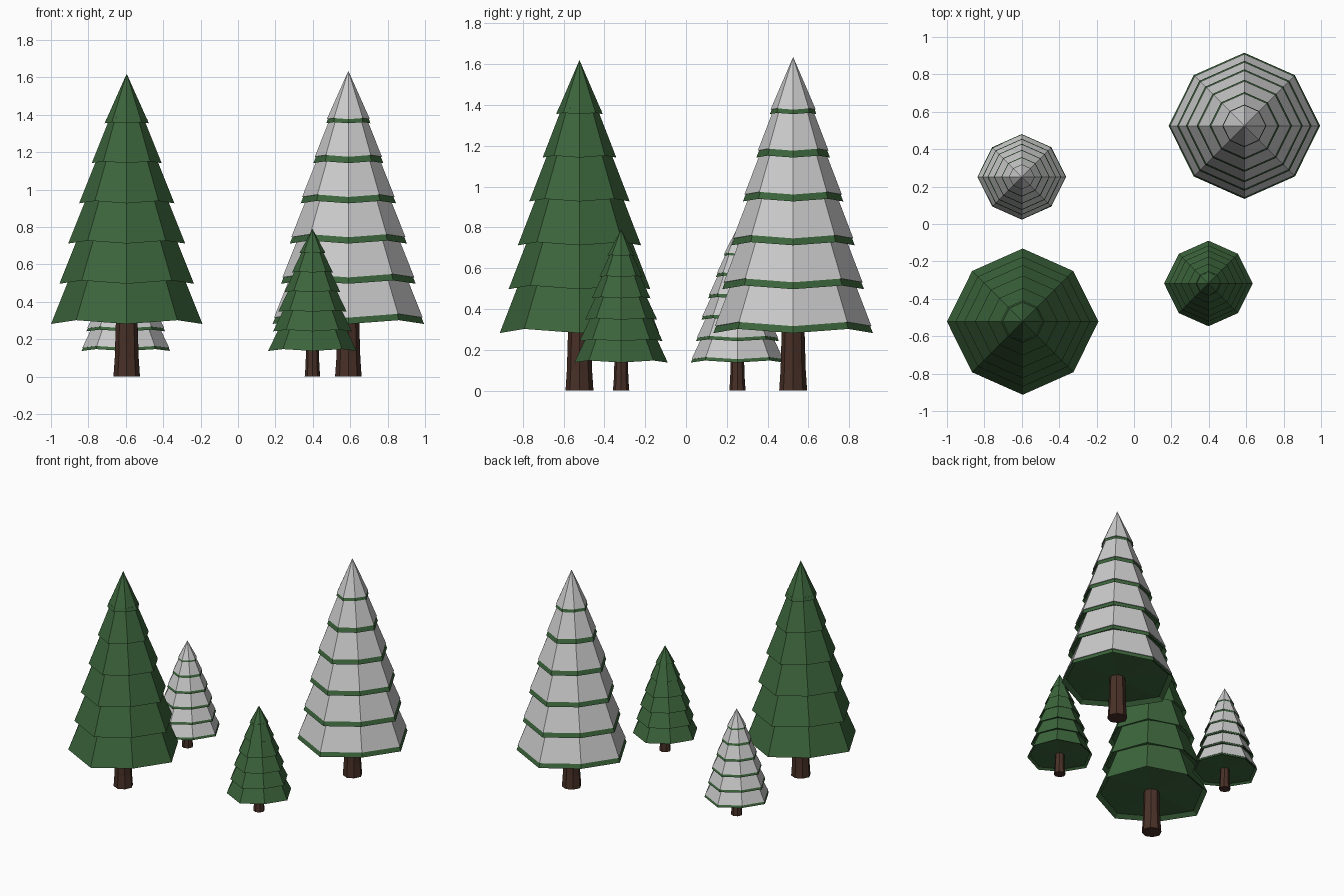
import bpy, bmesh, math

if "Cube" in bpy.data.objects:
    bpy.data.objects.remove(bpy.data.objects["Cube"])

SIDES = 8
TIERS = [(0.282, 0.405), (0.497, 0.36), (0.712, 0.313),
         (0.927, 0.255), (1.142, 0.187), (1.355, 0.118)]   # rim height, rim radius
APEX = 1.62


def material(name, rgb):
    m = bpy.data.materials.new(name)
    m.diffuse_color = (*rgb, 1)
    m.use_nodes = True
    m.node_tree.nodes["Principled BSDF"].inputs["Base Color"].default_value = m.diffuse_color
    return m


green = material("needles", (0.045, 0.13, 0.045))
brown = material("bark", (0.065, 0.03, 0.02))


def ring(bm, r, z, lift=0.0):
    """Octagon with drooping, slightly longer corners on the axes."""
    verts = []
    for i in range(SIDES):
        a = math.tau * i / SIDES
        k = 0.945 if i % 2 else (0.965 if i % 4 else 1.0)
        verts.append(bm.verts.new((r * k * math.cos(a), r * k * math.sin(a),
                                   z + (lift if i % 2 else 0))))
    return verts


def bridge(bm, a, b):
    for i in range(SIDES):
        j = (i + 1) % SIDES
        bm.faces.new((a[i], a[j], b[j], b[i]))


def cap(bm, a, z):
    tip = bm.verts.new((0, 0, z))
    for i in range(SIDES):
        bm.faces.new((a[i], a[(i + 1) % SIDES], tip))


def finish(bm, name, mat=None):
    bmesh.ops.recalc_face_normals(bm, faces=bm.faces)
    me = bpy.data.meshes.new(name)
    bm.to_mesh(me)
    bm.free()
    if mat:
        me.materials.append(mat)
    return me


def branch_mesh():
    bm = bmesh.new()
    for n, (z, r) in enumerate(TIERS):
        lift = 0.05 * r
        rim = ring(bm, r, z, lift)
        if n == len(TIERS) - 1:
            cap(bm, rim, APEX)
        else:
            top = ring(bm, r - 0.1, z + 0.25)
            bridge(bm, rim, top)
            cap(bm, top, z + 0.25)
        # recessed underside
        inner = ring(bm, r * 0.92, z + 0.025, lift)
        bridge(bm, inner, rim)
        cap(bm, inner, z + 0.03)
    return finish(bm, "branches", green)


def snow_mesh():
    bm = bmesh.new()
    for n, (z, r) in enumerate(TIERS):
        lift = 0.05 * r
        last = n == len(TIERS) - 1
        h = 0.022 if last else 0.034
        edge = ring(bm, r - h * 0.4 + 0.006, z + h, lift)
        under = ring(bm, r - h * 0.4 - 0.012, z + h, lift)
        bridge(bm, under, edge)
        if last:
            cap(bm, edge, APEX + 0.015)
        else:
            bridge(bm, edge, ring(bm, r - 0.094, z + 0.252))
    return finish(bm, "snow")


def trunk_mesh():
    bm = bmesh.new()
    rings = [ring(bm, r, z) for r, z in ((0.071, 0), (0.064, 0.1), (0.057, 0.33))]
    bridge(bm, rings[0], rings[1])
    bridge(bm, rings[1], rings[2])
    cap(bm, rings[0], 0)
    cap(bm, rings[2], 0.33)
    return finish(bm, "trunk", brown)


branches, snow, trunk = branch_mesh(), snow_mesh(), trunk_mesh()

# Four trees: name, position, width scale, height scale, snowy
for name, x, y, w, h, snowy in (
        ("tall_green_tree", -0.595, -0.522, 1, 1, False),
        ("tall_snowy_tree", 0.59, 0.525, 1, 1, True),
        ("small_green_tree", 0.398, -0.318, 0.585, 0.488, False),
        ("small_snowy_tree", -0.6, 0.252, 0.585, 0.488, True)):
    parts = [("trunk", trunk), ("branches", branches)]
    if snowy:
        parts.append(("snow", snow))
    for part, mesh in parts:
        ob = bpy.data.objects.new(f"{name}_{part}", mesh)
        ob.location = (x, y, 0)
        ob.scale = (w, w, h)
        bpy.context.collection.objects.link(ob)
